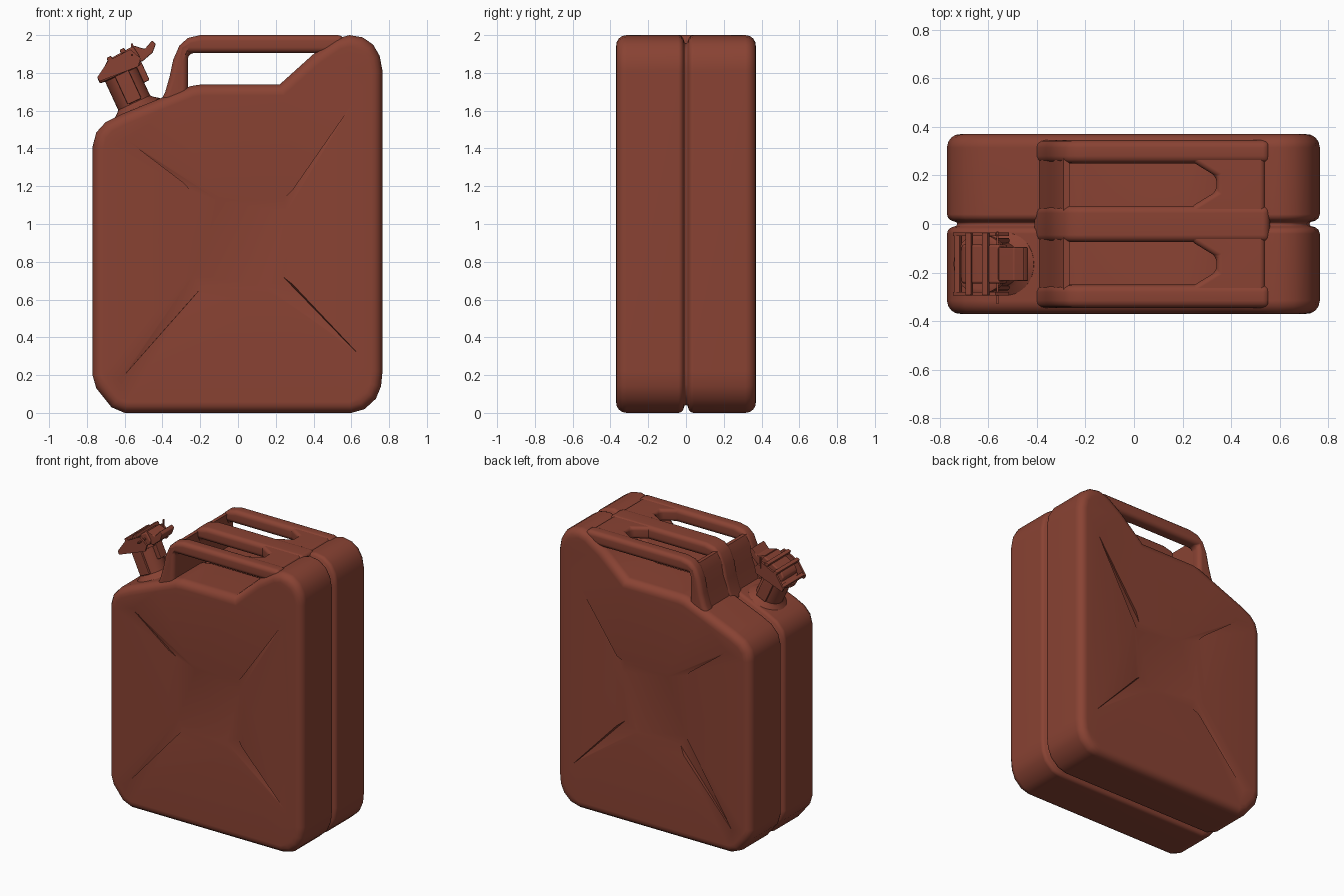
import bpy, bmesh, math
from mathutils import Vector, Matrix

if "Cube" in bpy.data.objects:
    bpy.data.objects.remove(bpy.data.objects["Cube"])

paint = bpy.data.materials.new("rust_red_paint")
paint.diffuse_color = (0.25, 0.055, 0.033, 1)
paint.use_nodes = True
paint.node_tree.nodes["Principled BSDF"].inputs["Base Color"].default_value = paint.diffuse_color


def finish(name, bm, matrix=None, mirror=False, angle=40):
    """Turn a bmesh into a smooth-shaded object."""
    bmesh.ops.recalc_face_normals(bm, faces=bm.faces)
    me = bpy.data.meshes.new(name)
    bm.to_mesh(me)
    bm.free()
    ob = bpy.data.objects.new(name, me)
    bpy.context.collection.objects.link(ob)
    me.materials.append(paint)
    if matrix:
        ob.matrix_world = matrix
    bpy.ops.object.select_all(action='DESELECT')
    ob.select_set(True)
    bpy.context.view_layer.objects.active = ob
    bpy.ops.object.shade_smooth_by_angle(angle=math.radians(angle))
    if mirror:
        mod = ob.modifiers.new("mirror", 'MIRROR')
        mod.use_axis = (False, True, False)
        mod.merge_threshold = 0.0005
    mod = ob.modifiers.new("weighted", 'WEIGHTED_NORMAL')
    mod.keep_sharp = True
    return ob


def prism(name, pts, lo, hi, bevel, axis='y', segments=3, matrix=None, mirror=False):
    """Extrude a profile along y (xz points) or z (xy points), rounding its hard edges."""
    bm = bmesh.new()
    place = (lambda p, t: (p[0], t, p[1])) if axis == 'y' else (lambda p, t: (p[0], p[1], t))
    face = bm.faces.new([bm.verts.new(place(p, lo)) for p in pts])
    ext = bmesh.ops.extrude_face_region(bm, geom=[face], use_keep_orig=True)
    move = Vector(place((0, 0), hi - lo))
    bmesh.ops.translate(bm, vec=move, verts=[v for v in ext['geom'] if isinstance(v, bmesh.types.BMVert)])
    bmesh.ops.recalc_face_normals(bm, faces=bm.faces)
    if bevel:
        hard = [e for e in bm.edges if e.calc_face_angle(0) > math.radians(40)]
        bmesh.ops.bevel(bm, geom=hard, offset=bevel, segments=segments, profile=0.5,
                        affect='EDGES', clamp_overlap=True)
    return finish(name, bm, matrix, mirror)


def box(name, x, y, z, bevel=0.006, matrix=None):
    return prism(name, [(x[0], z[0]), (x[1], z[0]), (x[1], z[1]), (x[0], z[1])],
                 y[0], y[1], bevel, segments=2, matrix=matrix)


def lathe(name, profile, sides, matrix):
    """Revolve (radius, height) points around the local z axis."""
    bm = bmesh.new()
    rings = [[bm.verts.new((r * math.cos(a), r * math.sin(a), h))
              for a in (2 * math.pi * i / sides for i in range(sides))] for r, h in profile]
    for a, b in zip(rings, rings[1:]):
        for i in range(sides):
            j = (i + 1) % sides
            bm.faces.new((a[i], a[j], b[j], b[i]))
    bm.faces.new(rings[0])
    bm.faces.new(rings[-1])
    return finish(name, bm, matrix)


def inset(pts, d):
    """Mitred inward offset of a counter-clockwise outline."""
    out = []
    for i, p in enumerate(pts):
        p = Vector(p)
        e1 = (p - Vector(pts[i - 1])).normalized()
        e2 = (Vector(pts[(i + 1) % len(pts)]) - p).normalized()
        n1, n2 = Vector((-e1.y, e1.x)), Vector((-e2.y, e2.x))
        out.append(p + (n1 + n2) * d / (1 + n1.dot(n2)))
    return out


# --- can body: rings from the centre seam to the side, with a pressed cross
outline = [(-.60, 0), (.60, 0), (.67, .02), (.73, .075), (.757, .14), (.765, .22),
           (.765, 1.81), (.75, 1.89), (.715, 1.95), (.66, 1.988), (.59, 2.0), (.52, 1.98),
           (.40, 1.90), (.22, 1.738), (-.20, 1.738), (-.25, 1.73), (-.40, 1.67),
           (-.62, 1.58), (-.70, 1.54), (-.75, 1.485), (-.77, 1.41),
           (-.77, .20), (-.75, .13), (-.67, .03)]
rows = [(0, .042), (-.008, .038), (-.014, .018), (-.024, .005), (-.04, 0), (-.315, 0),
        (-.338, .005), (-.356, .018), (-.367, .036), (-.37, .058)]
cross = [(-.58, 1.44), (-.12, 1.18), (.29, 1.18), (.61, 1.64), (.31, 1.10), (.29, .68),
         (.63, .32), (.18, .61), (-.24, .61), (-.62, .18), (-.29, .70), (-.29, 1.22)]
bm = bmesh.new()
rings = [[bm.verts.new((p[0], y, p[1])) for p in inset(outline, d)] for y, d in rows]
n = len(outline)
for a, b in zip(rings, rings[1:]):
    for i in range(n):
        bm.faces.new((a[i], a[(i + 1) % n], b[(i + 1) % n], b[i]))
rim = [bm.verts.new((x, -.37, z)) for x, z in cross]
floor = []
for i, (x, z) in enumerate(cross):
    to_mid = Vector((0.01 - x, 0.90 - z))
    step = to_mid.normalized() * (.05 if i % 3 == 0 else .065)
    floor.append(bm.verts.new((x + step.x, -.36 if i % 3 == 0 else -.342, z + step.y)))
loop = [bm.edges.new((rim[i], rim[(i + 1) % 12])) for i in range(12)]
border = [bm.edges.get((rings[-1][i], rings[-1][(i + 1) % n])) for i in range(n)]
bmesh.ops.triangle_fill(bm, edges=loop + border, use_beauty=True, normal=(0, -1, 0))
# remove any fill that landed inside the cross
inside = [f for f in bm.faces if all(v in rim for v in f.verts)
          and abs(f.calc_center_median().x) < .15 and .7 < f.calc_center_median().z < 1.1]
bmesh.ops.delete(bm, geom=inside, context='FACES_ONLY')
for i in range(12):
    j = (i + 1) % 12
    bm.faces.new((rim[i], rim[j], floor[j], floor[i]))
bm.faces.new([v for i, v in enumerate(floor) if i % 3])
for i in range(0, 12, 3):
    bm.faces.new((floor[i - 1], floor[i], floor[i + 1]))
finish("can_body", bm, mirror=True, angle=50)

# --- triple carrying handle
bar = [(-.42, 1.63), (-.385, 1.70), (-.362, 1.78), (-.343, 1.87), (-.31, 1.945), (-.265, 1.985),
       (-.20, 2.0), (.56, 2.0), (.56, 1.905), (-.265, 1.905), (-.265, 1.70), (-.30, 1.63)]
prism("handle_outer_bar", bar, .25, .345, .03, mirror=True)
prism("handle_centre_bar", bar, -.075, .075, .03)
prism("handle_end_wall", [(-.40, 1.64), (-.345, 1.80), (-.325, 1.90), (-.29, 1.96),
                          (-.265, 1.96), (-.265, 1.64)], -.30, .30, 0)
prism("handle_gusset", [(.54, .03), (.20, .03), (.25, .08), (.34, .135), (.34, .195),
                        (.25, .25), (.20, .29), (.54, .29)], 1.91, 1.995, .025, axis='z', mirror=True)

# --- tilted spout with hinged lid, built in its own frame
ax = Vector((-.42, 0, .91)).normalized()
side = Vector((ax.z, 0, -ax.x))
M = Matrix((side, (0, 1, 0), ax)).transposed().to_4x4()
M.translation = (-.535, -.165, 1.61)
lathe("spout_neck", [(.15, -.07), (.135, .0), (.105, .022), (.093, .035), (.093, .20),
                     (.122, .205), (.122, .232), (.10, .24)], 32, M)
prism("lid", [(-.07, .235), (.11, .225), (.13, .245), (.12, .31), (-.03, .30), (-.07, .27)],
      -.08, .08, .01, matrix=M)
prism("lever", [(.08, .25), (.13, .215), (.20, .235), (.235, .27), (.225, .295),
                (.17, .27), (.12, .315)], -.07, .07, .006, segments=2, matrix=M)
for s in (-1, 1):
    y = sorted((s * .115, s * .13))
    prism("lid_side_arm", [(-.12, .215), (.10, .20), (.13, .235), (.10, .30), (-.03, .295),
                           (-.12, .24)], y[0], y[1], 0, matrix=M)
    y = sorted((s * .088, s * .108))
    box("neck_clasp", (-.035, .045), y, (.04, .215), matrix=M)
for x, z in ((-.10, .235), (-.02, .30), (.06, .31)):
    box("lid_cross_rib", (x - .014, x + .014), (-.13, .13), (z - .012, z + .012), matrix=M)
box("latch_catch", (.09, .125), (-.035, .035), (.11, .23), matrix=M)
box("locking_pin", (-.567, -.557), (-.33, -.03), (1.89, 1.90), 0)
box("locking_pin_tip", (-.567, -.557), (-.045, -.033), (1.88, 1.955), 0)
